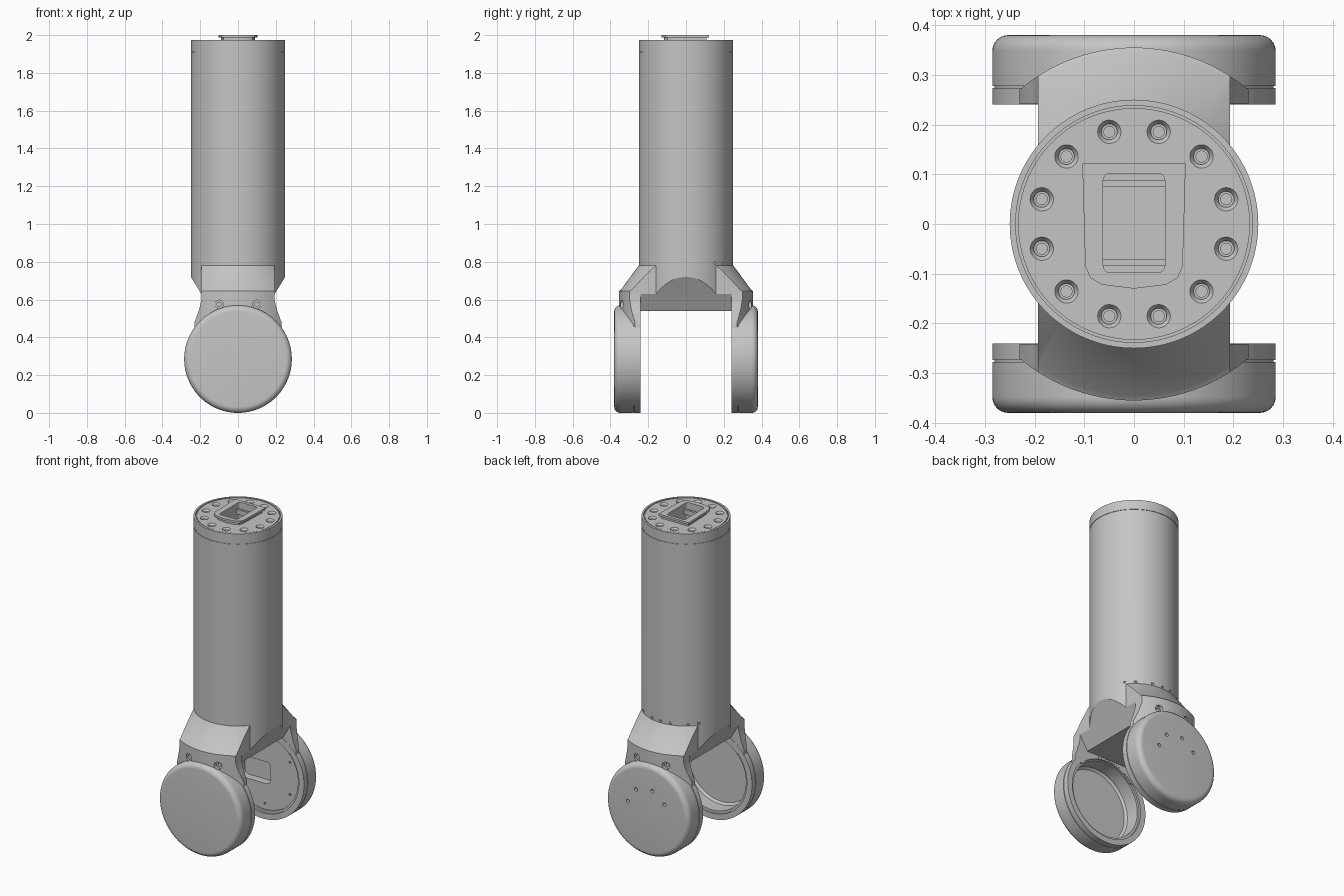
import bpy, bmesh
from math import sin, cos, pi, radians
from mathutils import Matrix, Vector

if "Cube" in bpy.data.objects:
    bpy.data.objects.remove(bpy.data.objects["Cube"], do_unlink=True)

grey = bpy.data.materials.new("light_grey_metal")
grey.use_nodes = True
colour = (0.56, 0.56, 0.56, 1)
grey.diffuse_color = colour
grey.node_tree.nodes["Principled BSDF"].inputs["Base Color"].default_value = colour


def finish(name, bm, matrix=Matrix()):
    bmesh.ops.transform(bm, matrix=matrix, verts=bm.verts)
    bmesh.ops.recalc_face_normals(bm, faces=bm.faces)
    mesh = bpy.data.meshes.new(name)
    bm.to_mesh(mesh)
    bm.free()
    mesh.materials.append(grey)
    obj = bpy.data.objects.new(name, mesh)
    bpy.context.collection.objects.link(obj)
    return obj


def lathe(name, profile, matrix=Matrix(), steps=96):
    """Turn a (radius, height) profile around z into a closed solid."""
    bm = bmesh.new()
    verts = [bm.verts.new((r, 0, h)) for r, h in profile]
    edges = [bm.edges.new(pair) for pair in zip(verts, verts[1:])]
    bmesh.ops.spin(bm, geom=verts + edges, cent=(0, 0, 0), axis=(0, 0, 1),
                   angle=2 * pi, steps=steps)
    bmesh.ops.remove_doubles(bm, verts=bm.verts, dist=1e-5)
    return finish(name, bm, matrix)


def prism(name, points, low, high, axis="Z"):
    """Extrude an outline along z (xy outline) or y (xz outline)."""
    bm = bmesh.new()
    place = (lambda a, b: (a, b, low)) if axis == "Z" else (lambda a, b: (a, low, b))
    face = bm.faces.new([bm.verts.new(place(a, b)) for a, b in points])
    top = bmesh.ops.extrude_face_region(bm, geom=[face])["geom"]
    step = Vector((0, 0, high - low)) if axis == "Z" else Vector((0, high - low, 0))
    bmesh.ops.translate(bm, vec=step, verts=[v for v in top if isinstance(v, bmesh.types.BMVert)])
    return finish(name, bm)


def rounded(x0, x1, y0, y1, r, n=6):
    corners = [(x1 - r, y1 - r), (x0 + r, y1 - r), (x0 + r, y0 + r), (x1 - r, y0 + r)]
    return [(cx + r * cos((q + i / n) * pi / 2), cy + r * sin((q + i / n) * pi / 2))
            for q, (cx, cy) in enumerate(corners) for i in range(n + 1)]


def mirrored(half):
    return half + [(-x, z) for x, z in reversed(half)]


def boolean(obj, tool, operation="DIFFERENCE", keep=False):
    mod = obj.modifiers.new("cut", "BOOLEAN")
    mod.operation, mod.solver, mod.object = operation, "EXACT", tool
    bpy.context.view_layer.objects.active = obj
    bpy.ops.object.modifier_apply(modifier=mod.name)
    if not keep:
        bpy.data.objects.remove(tool, do_unlink=True)


def peg(x, z, r, y0, y1, steps=20):
    """Round cutter lying along y."""
    outline = [(x + r * cos(2 * pi * i / steps), z + r * sin(2 * pi * i / steps))
               for i in range(steps)]
    return prism("peg_cutter", outline, min(y0, y1), max(y0, y1), "Y")


# Main tube with seam, end ring and cap groove
R, TOP = 0.25, 1.973
tube = lathe("main_tube", [
    (0, 0.78), (R, 0.78), (R, 1.909), (R - .003, 1.909), (R - .003, 1.913), (R, 1.913),
    (R, TOP), (.238, TOP), (.238, 1.963), (.233, 1.963), (.233, TOP - .002), (0, TOP - .002)],
    steps=128)

# Ring of counterbored bolt holes in the cap
for i in range(12):
    a = radians(15 + 30 * i)
    boolean(tube, lathe("bolt_cutter", [
        (0, 1.94), (.011, 1.94), (.011, 1.952), (.016, 1.952), (.016, 1.96),
        (.025, TOP), (.025, 1.99), (0, 1.99)],
        Matrix.Translation((.192 * cos(a), .192 * sin(a), 0)), 20))

# Little notches at the bottom edge of the tube
for deg in (38, 52, 75, 90, 105, 128, 142):
    a = radians(deg)
    m = Matrix.Translation((R * cos(a), R * sin(a), 0))
    boolean(tube, lathe("notch_cutter", [(0, .787), (.008, .787), (.008, .798), (0, .798)], m, 12))

# Connector socket on the cap
outline = [(.104, .122), (-.104, .122), (-.098, -.085), (-.088, -.108), (-.065, -.122),
           (0, -.13), (.065, -.122), (.088, -.108), (.098, -.085)]
socket_base = prism("socket_base", [(x * .87, y * .9) for x, y in outline], 1.965, 1.987)
socket_plate = prism("socket_plate", outline, 1.987, 2.0)
well = prism("well_cutter", rounded(-.062, .062, -.098, .102, .015), 1.9, 2.05)
for part in (tube, socket_base, socket_plate):
    boolean(part, well, keep=True)
bpy.data.objects.remove(well, do_unlink=True)
bars = [prism("socket_bar", rounded(-.064, .064, y - .007, y + .007, .003), 1.935, 1.965)
        for y in (-.077, .081)]

# Yoke: flared shoulders trimmed to the arm width
yoke = lathe("yoke", [(0, .45), (.355, .45), (.355, .645), (.345, .652), (R, .781), (0, .781)], steps=128)
boolean(yoke, prism("trim", mirrored([(.193, .8), (.193, .6), (.205, .55), (.23, .48), (.23, .4)]),
                    -.5, .5, "Y"), "INTERSECT")

# Collar below the tube with slanted sides
collar = lathe("yoke_collar", [(0, .5), (R, .5), (R, .78), (0, .78)], steps=128)
boolean(collar, prism("trim", mirrored([(.3, .8), (.25, .72), (.194, .63), (.139, .541)]),
                      -.5, .5, "Y"), "INTERSECT")

# Opening between the arms, with a tapered underside above it
boolean(yoke, prism("gap_cutter", mirrored([(.3, .1), (.3, .63), (.194, .63), (.14, .54)]),
                    -.241, .241, "Y"))

# Round joint housings on both arms
CZ, RD = 0.285, 0.285
fillet = [(RD - .032 + .032 * cos(i * pi / 16), .108 + .032 * sin(i * pi / 16)) for i in range(9)]
shell = [(.25, 0), (RD, 0), (RD, .034), (RD - .004, .034), (RD - .004, .038), (RD, .038)] + fillet + [(0, .14)]
insides = {"front": [(0, .11), (.222, .11), (.235, .098), (.235, .012), (.25, .012)],
           "back": [(0, .022), (.235, .022), (.235, .012), (.25, .012)]}
housings = []
for name, side in (("front", -1), ("back", 1)):
    turn = Matrix.Rotation(-side * pi / 2, 4, "X")
    disc = lathe(name + "_joint_housing", insides[name] + shell,
                 Matrix.Translation((0, side * .24, CZ)) @ turn)
    # Clear the neck out of the housing cavity
    boolean(yoke, peg(0, CZ, .242, side * .2, side * .35, 64))
    # Screw pockets where the neck meets the housing
    for x in (-.1, .1):
        for radius, depth in ((.022, .325), (.011, .3)):
            pocket = peg(x, .575, radius, side * depth, side * .45)
            boolean(yoke, pocket, keep=True)
            boolean(disc, pocket)
    housings.append(disc)

# Back housing: cable slot, mounting holes inside, four holes outside
back = housings[1]
boolean(back, prism("slot_cutter", rounded(-.17, .04, CZ - .075, CZ + .06, .03), .2, .31, "Y"))
for deg in (10, 55, 105, 150):
    a = radians(deg)
    boolean(back, peg(.135 * cos(a), CZ + .135 * sin(a), .011, .35, .42, 14))
for i in range(6):
    a = radians(30 + 60 * i)
    boolean(back, peg(.2 * cos(a), CZ + .2 * sin(a), .007, .2, .28, 10))

# Smooth curved faces, keep hard edges crisp
bpy.ops.object.select_all(action="DESELECT")
for part in [tube, socket_base, socket_plate, yoke, collar] + bars + housings:
    part.select_set(True)
bpy.context.view_layer.objects.active = tube
bpy.ops.object.shade_smooth_by_angle(angle=radians(28))
